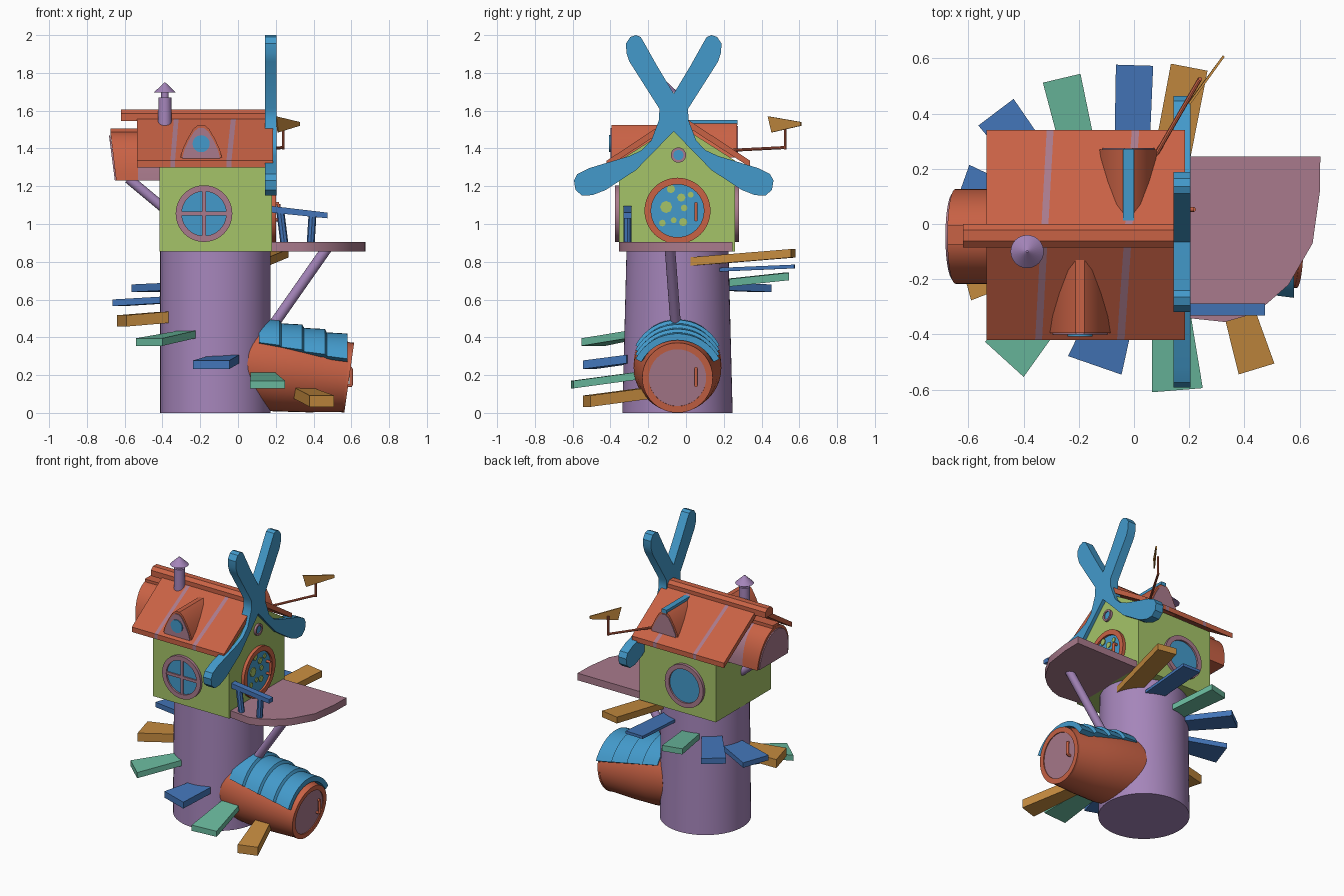
import bpy, bmesh, math
from mathutils import Vector

cube = bpy.data.objects.get("Cube")
if cube:
    bpy.data.objects.remove(cube, do_unlink=True)


def material(name, hex_code):
    rgb = [int(hex_code[i:i + 2], 16) / 255 for i in (0, 2, 4)]
    col = [c / 12.92 if c < 0.04045 else ((c + 0.055) / 1.055) ** 2.4 for c in rgb] + [1]
    m = bpy.data.materials.new(name)
    m.use_nodes = True
    m.diffuse_color = col
    m.node_tree.nodes["Principled BSDF"].inputs["Base Color"].default_value = col
    return m


PURPLE = material("purple plaster", "A585BA")
GREEN = material("lime wall", "A5C468")
ORANGE = material("terracotta", "C96245")
MAUVE = material("mauve wood", "A97A8C")
SKY = material("sky blue", "439ACB")
BLUE = material("deep blue", "4375B8")
TEAL = material("sea green", "6ABA9E")
OCHRE = material("ochre wood", "C58B3F")


def loft(name, rings, mat, loop=False, second=None, stripes=()):
    """Skin rings of points; segments listed in stripes get the second material."""
    bm = bmesh.new()
    rows = [[bm.verts.new(p) for p in r] for r in rings]
    n = len(rows[0])
    for i in range(len(rows) if loop else len(rows) - 1):
        a, b = rows[i], rows[(i + 1) % len(rows)]
        for j in range(n):
            f = bm.faces.new((a[j], a[(j + 1) % n], b[(j + 1) % n], b[j]))
            f.material_index = int(i in stripes)
    if not loop:
        bm.faces.new(rows[0])
        bm.faces.new(rows[-1])
    bmesh.ops.recalc_face_normals(bm, faces=bm.faces)
    me = bpy.data.meshes.new(name)
    bm.to_mesh(me)
    bm.free()
    for m in (mat, second):
        if m:
            me.materials.append(m)
    ob = bpy.data.objects.new(name, me)
    bpy.context.collection.objects.link(ob)
    bpy.ops.object.select_all(action='DESELECT')
    ob.select_set(True)
    bpy.context.view_layer.objects.active = ob
    bpy.ops.object.shade_smooth_by_angle(angle=math.radians(35))
    return ob


def circle(c, axis, r, n=40):
    q = Vector(axis).to_track_quat('Z', 'Y')
    return [Vector(c) + q @ Vector((r * math.cos(k * math.tau / n), r * math.sin(k * math.tau / n), 0))
            for k in range(n)]


def rod(name, a, b, r, mat, r2=None, n=16):
    d = Vector(b) - Vector(a)
    return loft(name, [circle(a, d, r, n), circle(b, d, r if r2 is None else r2, n)], mat)


def disc(name, c, axis, r, mat, t=0.008, n=40):
    return rod(name, c, Vector(c) + Vector(axis).normalized() * t, r, mat, n=n)


def frame(name, c, axis, r_in, r_out, t, mat):
    c, e = Vector(c), Vector(c) + Vector(axis).normalized() * t
    return loft(name, [circle(c, axis, r_in), circle(c, axis, r_out),
                       circle(e, axis, r_out), circle(e, axis, r_in)], mat, loop=True)


def prism(name, outline, axis, lo, hi, mat):
    def put(p, v):
        p = list(p)
        p.insert(axis, v)
        return p
    return loft(name, [[put(p, v) for p in outline] for v in (lo, hi)], mat)


def box(name, lo, hi, mat):
    rect = [(lo[0], lo[1]), (hi[0], lo[1]), (hi[0], hi[1]), (lo[0], hi[1])]
    return prism(name, rect, 2, lo[2], hi[2], mat)


CX, CY = -0.12, -0.045

# Round tower, slightly flattened at the top
tower = loft("tower", [[(CX + 0.292 * math.cos(k * math.tau / 64),
                         CY + ry * math.sin(k * math.tau / 64), z) for k in range(64)]
                       for ry, z in ((0.292, 0), (0.27, 0.86))], PURPLE)

# Upper house with gables
prism("house_walls", [(-0.355, 0.855), (0.26, 0.855), (0.26, 1.335), (CY, 1.53), (-0.355, 1.335)],
      0, -0.415, 0.18, GREEN)

# Roof with slightly slanted pale stripes
profile = [(-0.42, 1.335), (-0.04, 1.585), (0.34, 1.335), (0.34, 1.3), (-0.04, 1.545), (-0.42, 1.3)]
stations = [(-0.535, 0), (-0.335, 0.055), (-0.31, 0.055), (-0.032, 0.07), (-0.005, 0.07), (0.185, 0)]
loft("roof", [[(x + s * y, y, z) for y, z in profile] for x, s in stations],
     ORANGE, second=MAUVE, stripes=(1, 3))
prism("ridge_cap", [(-0.085, 1.545), (-0.085, 1.585), (-0.062, 1.605), (-0.022, 1.605),
                    (0, 1.585), (0, 1.545)], 0, -0.62, 0.17, ORANGE)


# Dormers
def arch(x, top, k=1.0):
    half = [(0.112, 1.35), (0.1, 1.4), (0.075, 1.455), (0.043, 1.51), (0.016, 1.533)]
    lift = top - 1.538
    right = [(x + w * k, 1.36 + (z + lift - 1.36) * k) for w, z in half]
    left = [(2 * x - px, pz) for px, pz in reversed(right)]
    return right + left


prism("front_dormer", arch(-0.195, 1.53), 1, -0.395, -0.06, ORANGE)
prism("front_dormer_face", arch(-0.195, 1.53, 0.9), 1, -0.401, -0.39, MAUVE)
disc("front_dormer_window", (-0.195, -0.4, 1.425), (0, -1, 0), 0.045, SKY)
prism("rear_dormer", arch(-0.02, 1.54), 1, -0.02, 0.27, ORANGE)
prism("rear_dormer_face", arch(-0.02, 1.54, 0.9), 1, 0.268, 0.276, MAUVE)
box("rear_dormer_ridge", (-0.04, 0, 1.525), (0, 0.272, 1.55), SKY)

# Arched bay hanging off the left gable
bay = [(CY + 0.172 * math.cos(math.pi * k / 20), 1.23 + 0.26 * math.sin(math.pi * k / 20) ** 0.9)
       for k in range(21)]
loft("bay_roof", [[(x + lean * (z - 1.23), y, z) for y, z in bay]
                  for x, lean in ((-0.645, -0.12), (-0.585, 0), (-0.53, 0), (-0.41, 0))],
     ORANGE, second=MAUVE, stripes=(2,))
loft("bay_face", [[(x - 0.12 * (z - 1.23), CY + (y - CY) * 0.92, 1.23 + (z - 1.23) * 0.92)
                   for y, z in bay] for x in (-0.652, -0.644)], MAUVE)
box("bay_ridge", (-0.675, -0.075, 1.475), (-0.5, -0.005, 1.505), ORANGE)
rod("bay_strut", (-0.58, CY, 1.24), (-0.4, CY, 1.09), 0.026, PURPLE)

# Chimney
for part, z0, z1, r0, r1 in (("shaft", 1.51, 1.67, 0.037, 0.034), ("neck", 1.66, 1.71, 0.02, 0.02),
                             ("cap", 1.695, 1.748, 0.06, 0.004)):
    rod("chimney_" + part, (-0.387, -0.1, z0), (-0.387, -0.1, z1), r0, PURPLE, r1, 32)

# Round windows on the front and back walls
for side, y, s in (("front", -0.355, -1), ("back", 0.26, 1)):
    c = (-0.18, y, 1.055)
    disc(side + "_window_glass", c, (0, s, 0), 0.13, SKY)
    frame(side + "_window_frame", c, (0, s, 0), 0.118, 0.15, 0.02, MAUVE)
box("window_bar_upright", (-0.19, -0.372, 0.935), (-0.17, -0.355, 1.175), MAUVE)
box("window_bar_cross", (-0.3, -0.372, 1.045), (-0.06, -0.355, 1.065), MAUVE)


# Round doors with bracket handles
def handle(name, c, h):
    x, y, z = c
    rod(name + "_grip", (x + 0.025, y, z - h), (x + 0.025, y, z + h), 0.009, ORANGE)
    for s in (-1, 1):
        rod(name + "_mount", (x - 0.01, y, z + s * h), (x + 0.028, y, z + s * h), 0.009, ORANGE)


door = Vector((0.18, CY, 1.07))
disc("upper_door", door, (1, 0, 0), 0.15, SKY)
frame("upper_door_frame", door, (1, 0, 0), 0.14, 0.175, 0.022, ORANGE)
handle("upper_door_handle", (0.19, 0.053, 1.065), 0.042)
for y, z, r in ((-0.06, 0.02, 0.032), (0.02, 0.07, 0.022), (-0.035, 0.115, 0.022), (0.035, 0.015, 0.018),
                (-0.02, -0.05, 0.016), (0.07, 0.085, 0.016), (0.03, -0.06, 0.022), (-0.08, -0.065, 0.018)):
    disc("door_dot", door + Vector((0.006, y, z)), (1, 0, 0), r, GREEN, n=8)
disc("gable_window", (0.18, -0.04, 1.365), (1, 0, 0), 0.032, SKY)
frame("gable_window_frame", (0.18, -0.04, 1.365), (1, 0, 0), 0.027, 0.04, 0.015, MAUVE)

# Windmill sails: one half outline, mirrored
half = [(-0.17, 1.78), (-0.215, 1.86), (-0.255, 1.985), (-0.225, 2.0), (-0.195, 1.985)]
half = [(0, 1.69), (-0.09, 1.84), (-0.16, 1.965), (-0.175, 1.99), (-0.2, 2.0), (-0.23, 1.99),
        (-0.253, 1.955), (-0.25, 1.905), (-0.235, 1.86), (-0.076, 1.61), (-0.078, 1.55),
        (-0.12, 1.44), (-0.17, 1.39), (-0.235, 1.36), (-0.45, 1.295), (-0.51, 1.265), (-0.528, 1.23),
        (-0.52, 1.18), (-0.485, 1.15), (-0.43, 1.153), (-0.36, 1.18), (-0.2, 1.285), (0, 1.49)]
sails = half + [(-y, z) for y, z in half[-2:0:-1]]
prism("sails", [(y + CY - 0.02, z) for y, z in sails], 0, 0.143, 0.205, SKY)

# Balcony, its strut and railing
prism("balcony", [(0.17, 0.245), (0.675, 0.245), (0.673, 0.115), (0.647, -0.07), (0.56, -0.22),
                  (0.48, -0.29), (0.4, -0.335), (0.33, -0.355), (0.17, -0.338)], 2, 0.855, 0.905, MAUVE)
rod("balcony_strut", (0.47, -0.085, 0.87), (0.19, -0.055, 0.47), 0.028, PURPLE)
prism("railing_bar", [(0.18, 1.06), (0.475, 1.03), (0.475, 1.06), (0.18, 1.095)], 1, -0.332, -0.288, BLUE)
for xb, xt in ((0.245, 0.225), (0.385, 0.395)):
    rod("railing_post", (xb, -0.31, 0.9), (xt, -0.31, 1.06), 0.021, BLUE, n=8)

# Barrel annexe
tilt = Vector((0.57, 0, -0.08)).normalized()
end = Vector((0.575, CY, 0.188))
loft("barrel", [circle(end - tilt * d, tilt, r) for d, r in
                ((0.53, 0.232), (0.36, 0.232), (0.18, 0.212), (0, 0.185))], ORANGE)
disc("barrel_door", end, tilt, 0.16, MAUVE)
frame("barrel_door_frame", end, tilt, 0.152, 0.187, 0.014, ORANGE)
handle("barrel_handle", (0.575, 0.053, 0.19), 0.045)


# Rippled tile cover above the barrel
def cover_ring(x, r):
    angles = [math.radians(-62 + 124 * k / 16) for k in range(17)]
    zc = 0.262 - 0.2 * (x - 0.11)
    outer = [(x, CY + r * math.sin(a), zc + r * math.cos(a)) for a in angles]
    inner = [(x, CY + (r - 0.035) * math.sin(a), zc + (r - 0.035) * math.cos(a)) for a in reversed(angles)]
    return outer + inner


rows = []
for k in range(4):
    rows += [cover_ring(0.11 + 0.12 * k, 0.236), cover_ring(0.22 + 0.12 * k, 0.252)]
loft("barrel_cover", rows, SKY)


# Spiral of wedge steps
def step(mat, a, b, w_in, w_out, t):
    a, b = Vector(a), Vector(b)
    side = Vector((a.y - b.y, b.x - a.x, 0)).normalized()
    up = Vector((0, 0, t / 2))
    loft("step", [[p - side * w + up, p + side * w + up, p + side * w - up, p - side * w - up]
                  for p, w in ((a, w_in / 2), (b, w_out / 2))], mat)


step(OCHRE, (0.345, -0.2, 0.105), (0.444, -0.525, 0.062), 0.1, 0.135, 0.06)
step(TEAL, (0.13, -0.27, 0.195), (0.157, -0.602, 0.15), 0.13, 0.185, 0.04)
step(BLUE, (-0.065, -0.29, 0.285), (-0.142, -0.512, 0.255), 0.15, 0.205, 0.045)
step(TEAL, (-0.27, -0.27, 0.415), (-0.47, -0.49, 0.375), 0.12, 0.19, 0.04)
step(OCHRE, (-0.34, -0.11, 0.51), (-0.615, -0.185, 0.487), 0.13, 0.19, 0.06)
step(BLUE, (-0.35, 0.02, 0.6), (-0.63, 0.12, 0.583), 0.14, 0.2, 0.035)
step(BLUE, (-0.3, 0.14, 0.67), (-0.5, 0.405, 0.66), 0.13, 0.16, 0.04)
step(TEAL, (-0.18, 0.18, 0.685), (-0.262, 0.528, 0.722), 0.12, 0.14, 0.04)
step(BLUE, (-0.01, 0.18, 0.758), (0.002, 0.575, 0.775), 0.125, 0.135, 0.02)
step(OCHRE, (0.095, 0.02, 0.8), (0.2, 0.568, 0.845), 0.13, 0.135, 0.045)

# Weather vane
rod("vane_arm", (0.05, 0.2, 1.388), (0.24, 0.528, 1.405), 0.008, ORANGE, n=8)
rod("vane_post", (0.24, 0.525, 1.395), (0.24, 0.525, 1.53), 0.007, ORANGE, n=8)
flag = [(0.2, 0.435, 1.57), (0.325, 0.608, 1.54), (0.325, 0.608, 1.52), (0.212, 0.455, 1.485)]
loft("vane_flag", [[(x + d, y - d, z) for x, y, z in flag] for d in (-0.003, 0.003)], OCHRE)
